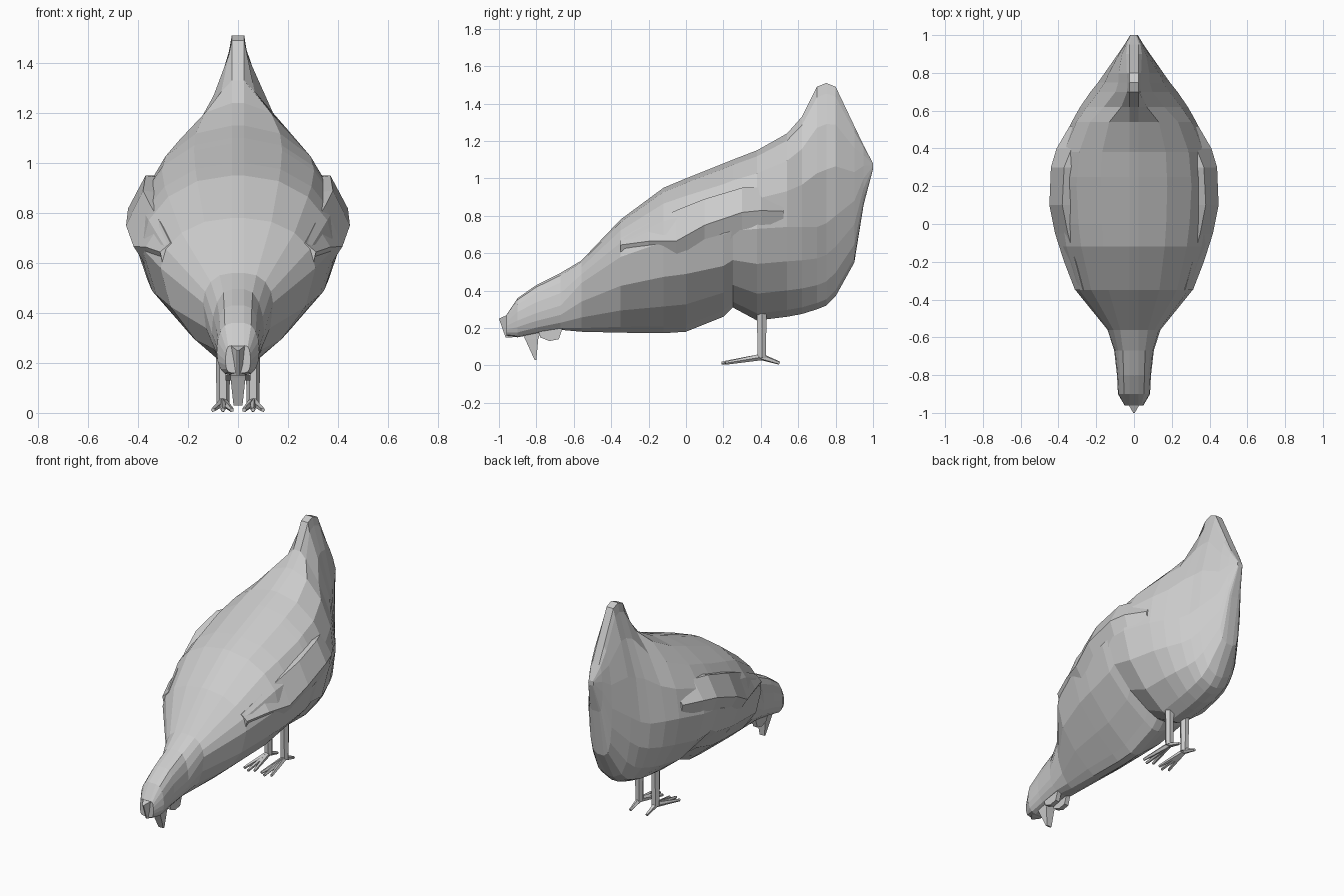
import bpy, math
from mathutils import Vector
import bmesh

if "Cube" in bpy.data.objects:
    bpy.data.objects.remove(bpy.data.objects["Cube"])


def loft(name, ring_groups, mirror=False):
    """Skin one or more groups of closed rings, cap the ends, keep flat faces."""
    bm = bmesh.new()
    for rings in ring_groups:
        vs = [[bm.verts.new(p) for p in r] for r in rings]
        n = len(rings[0])
        for a, b in zip(vs, vs[1:]):
            for i in range(n):
                j = (i + 1) % n
                bm.faces.new((a[i], a[j], b[j], b[i]))
        bm.faces.new(vs[0][::-1])
        bm.faces.new(vs[-1])
    bmesh.ops.remove_doubles(bm, verts=bm.verts, dist=0.0005)
    bmesh.ops.recalc_face_normals(bm, faces=bm.faces)
    me = bpy.data.meshes.new(name)
    bm.to_mesh(me)
    bm.free()
    ob = bpy.data.objects.new(name, me)
    bpy.context.collection.objects.link(ob)
    if mirror:
        m = ob.modifiers.new("mirror", 'MIRROR')
        m.use_mirror_merge = False
    return ob


def rod(p, q, r1, r2, sides=6):
    """Rings of a tapered rod from p to q."""
    p, q = Vector(p), Vector(q)
    rot = (q - p).to_track_quat('Z', 'Y')
    circle = [Vector((math.cos(a), math.sin(a), 0))
              for a in (math.tau * i / sides for i in range(sides))]
    return [[c + rot @ (v * r) for v in circle] for c, r in ((p, r1), (q, r2))]


# Body with head, neck and tail:
# y, bottom z, widest z, top z, half width, lower fullness, upper fullness
BODY = [
    (-.96, .16, .21, .27, .05, .6, .6),
    (-.90, .15, .24, .36, .085, .8, .8),
    (-.80, .17, .28, .43, .09, .9, .8),
    (-.67, .19, .32, .495, .105, 1.0, .9),
    (-.56, .18, .44, .56, .14, 1.3, .9),
    (-.35, .175, .58, .78, .31, 1.9, 1.0),
    (-.12, .172, .66, .95, .385, 2.2, 1.0),
    (.00, .18, .68, 1.0, .405, 2.2, 1.0),
    (.20, .26, .70, 1.08, .42, 2.0, 1.0),
    (.25, .31, .72, 1.10, .415, 1.7, 1.0),
    (.38, .24, .73, 1.15, .40, 1.8, 1.0),
    (.54, .26, .74, 1.24, .33, 1.5, 1.1),
    (.62, .275, .74, 1.33, .285, 1.3, 1.9),
    (.70, .30, .74, 1.49, .23, 1.1, 3.0),
    (.75, .32, .76, 1.51, .19, .9, 3.0),
    (.80, .37, .80, 1.49, .155, .8, 2.4),
    (.90, .55, .88, 1.28, .085, .7, 1.3),
    (.95, .86, 1.0, 1.175, .05, .7, 1.0),
    (1.0, 1.05, 1.065, 1.08, .02, 1.0, 1.0)]


def body_ring(y, zb, zm, zt, w, low, up, steps=8):
    half = []
    edge = min(.025, w * .5)
    for i in range(steps + 1):
        t = -math.pi / 2 + math.pi * i / steps
        c, s = max(0, math.cos(t)), math.sin(t)
        x = edge + (w - edge) * c ** (low if s < 0 else up)
        half.append((x, y, zm + s * ((zm - zb) if s < 0 else (zt - zm))))
    return half + [(-x, y, z) for x, y, z in reversed(half)]


loft("body", [[body_ring(*s) for s in BODY]])

# Folded wings: y, top z, bottom z, then outward x at top, middle and bottom
WING = [(-.35, .68, .59, .27, .312, .30), (-.20, .76, .52, .31, .37, .28),
        (-.05, .83, .42, .35, .418, .26), (.10, .89, .54, .38, .448, .335),
        (.30, .95, .62, .37, .44, .375), (.40, .95, .645, .33, .41, .36),
        (.52, .93, .665, .26, .34, .31)]


def wing_ring(y, zt, zb, xt, xm, xb):
    zm = (zt * .6 + zb * .4)
    return [(xt - .08, y, zt - .01), (xt, y, zt), (xm, y, zm),
            (xb, y, zb), (xb - .08, y, zb + .03), (xm - .12, y, zm)]


loft("wings", [[wing_ring(*s) for s in WING]], mirror=True)

# Comb on the forehead
loft("comb", [[[(w, y1, zb), (w, y2, zt), (-w, y2, zt), (-w, y1, zb)]
               for w, y1, y2, zb, zt in ((.035, -.88, -.90, .16, .33),
                                         (.03, -.93, -.955, .15, .27),
                                         (.004, -.965, -1.0, .15, .25))]])

# Beak pointing at the ground
loft("beak", [[[(w, y1, z), (w, y2, z), (-w, y2, z), (-w, y1, z)]
               for w, y1, y2, z in ((.035, -.89, -.77, .20), (.03, -.86, -.79, .14),
                                    (.018, -.81, -.80, .03))]])

# Wattles under the chin
loft("wattles", [[[(x, y, z) for y, z in ((-.79, .20), (-.78, .15), (-.73, .13),
                                          (-.68, .14), (-.66, .20))]
                  for x in (.02, .05)]], mirror=True)

# Legs and feet
loft("legs", [rod((.06, .405, .04), (.06, .405, .34), .026, .03)], mirror=True)
ankle = (.06, .405, .045)
toes = [rod(ankle, (x, y, .012), .018, .009, 5)
        for x, y in ((.025, .21), (.06, .19), (.10, .21), (.06, .50))]
loft("feet", toes, mirror=True)
